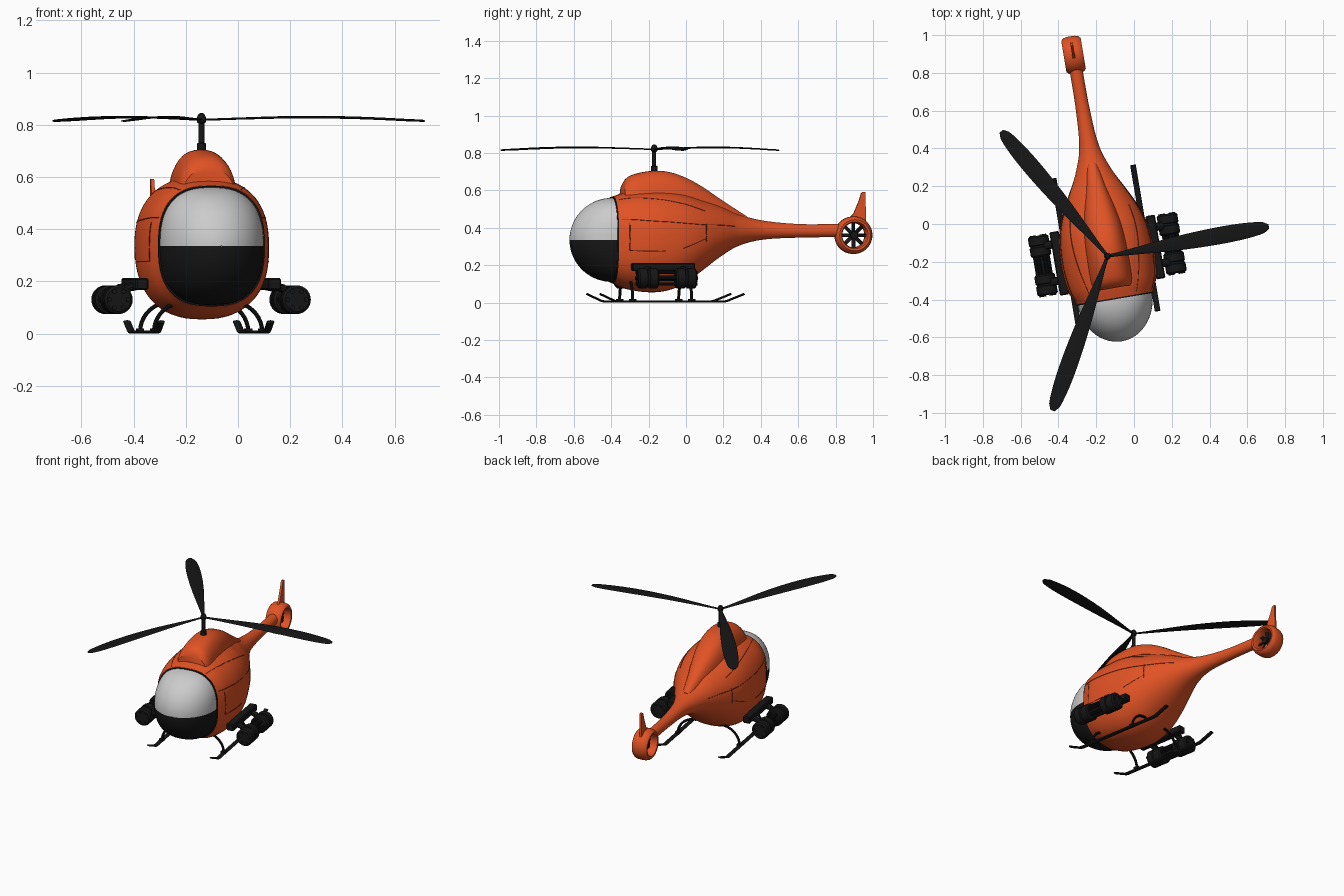
import bpy, bmesh
from math import sin, cos, pi, radians
from mathutils import Matrix, Vector

if "Cube" in bpy.data.objects:
    bpy.data.objects.remove(bpy.data.objects["Cube"])

# Model is built in its own frame (rotor mast at origin, nose to -y), then yawed into place
PLACE = Matrix.Translation((-0.14, -0.17, 0)) @ Matrix.Rotation(radians(9.6), 4, 'Z')


def material(name, rgb):
    m = bpy.data.materials.new(name)
    m.diffuse_color = (*rgb, 1)
    m.use_nodes = True
    m.node_tree.nodes["Principled BSDF"].inputs["Base Color"].default_value = m.diffuse_color
    return m


ORANGE = material("orange_paint", (0.75, 0.085, 0.018))
BLACK = material("black_metal", (0.008, 0.008, 0.008))
SEAM = material("seam_brown", (0.2, 0.025, 0.008))


def finish(name, bm, mat=None, angle=35):
    bmesh.ops.recalc_face_normals(bm, faces=bm.faces)
    me = bpy.data.meshes.new(name)
    bm.to_mesh(me)
    bm.free()
    me.transform(PLACE)
    me.shade_smooth()
    me.set_sharp_from_angle(angle=radians(angle))
    if mat:
        me.materials.append(mat)
    ob = bpy.data.objects.new(name, me)
    bpy.context.collection.objects.link(ob)
    return ob


def add_loft(bm, rings, closed=True, caps=True, loop=False):
    vs = [[bm.verts.new(p) for p in ring] for ring in rings]
    n = len(vs[0])
    for a, b in zip(vs, vs[1:] + ([vs[0]] if loop else [])):
        for i in range(n if closed else n - 1):
            j = (i + 1) % n
            bm.faces.new((a[i], a[j], b[j], b[i]))
    if caps and not loop:
        bm.faces.new(vs[0])
        bm.faces.new(vs[-1])


def add_tube(bm, pts, r, r2=None, n=10):
    # sweep an ellipse (r sideways, r2 in the other direction) along a path
    pts = [Vector(p) for p in pts]
    rings = []
    for i, p in enumerate(pts):
        t = (pts[min(i + 1, len(pts) - 1)] - pts[max(i - 1, 0)]).normalized()
        a = t.cross(Vector((0, 0, 1)))
        a = a.normalized() if a.length > 1e-3 else Vector((1, 0, 0))
        b = a.cross(t)
        rings.append([p + a * r * cos(k * 2 * pi / n) + b * (r2 or r) * sin(k * 2 * pi / n) for k in range(n)])
    add_loft(bm, rings)


def add_box(bm, centre, size, rot=Matrix()):
    m = Matrix.Translation(centre) @ rot @ Matrix.Diagonal((*size, 1))
    bmesh.ops.create_cube(bm, size=1, matrix=m)


def interp(st, v):
    # smooth Hermite interpolation through stations (v, a, b, ...)
    i = max(k for k in range(len(st) - 1) if st[k][0] <= v + 1e-9)
    def slope(k, c):
        lo, hi = st[max(k - 1, 0)], st[min(k + 1, len(st) - 1)]
        return (hi[c] - lo[c]) / (hi[0] - lo[0])
    h = st[i + 1][0] - st[i][0]
    t = (v - st[i][0]) / h
    return [(2*t**3 - 3*t*t + 1) * st[i][c] + (t**3 - 2*t*t + t) * h * slope(i, c)
            + (3*t*t - 2*t**3) * st[i + 1][c] + (t**3 - t*t) * h * slope(i + 1, c)
            for c in range(1, len(st[0]))]


def spow(x, e):
    return (abs(x) ** e) * (1 if x >= 0 else -1)


def oval(v, hw, zc, hh, n, th):
    return (hw * spow(cos(th), 2 / n), v, zc + hh * spow(sin(th), 2 / n))


def span(a, b, n):
    return [a + (b - a) * i / n for i in range(n + 1)]


# Fuselage with tail boom: v, half width, top, bottom, roundness
BODY = [(-.225, .207, .567, .103, 2.6), (-.16, .234, .587, .075, 2.5), (-.05, .25, .60, .056, 2.4),
        (.05, .248, .60, .06, 2.4), (.15, .234, .588, .095, 2.3), (.25, .20, .555, .165, 2.2),
        (.35, .15, .52, .24, 2.1), (.45, .098, .475, .30, 2), (.58, .054, .44, .335, 2),
        (.78, .037, .42, .347, 2), (1.0, .034, .42, .35, 2)]


def skin(v, th, grow=0):
    hw, zt, zb, n = interp(BODY, v)
    return oval(v, hw + grow, (zt + zb) / 2, (zt - zb) / 2 + grow, n, th)


FULL = span(0, 2 * pi, 64)[:-1]
bm = bmesh.new()
add_loft(bm, [[skin(v, th) for th in FULL] for v in span(-.225, 1.0, 60)])
finish("fuselage", bm, ORANGE)

# Engine cowling: v, half width, top, base
COWL = [(-.172, .104, .63, .5), (-.15, .111, .665, .5), (-.11, .115, .686, .5), (-.02, .115, .703, .5),
        (.07, .112, .70, .5), (.16, .103, .672, .5), (.25, .085, .625, .48), (.37, .057, .545, .44), (.5, .03, .462, .41)]
rings = []
for v in span(-.172, .5, 36):
    w, zt, zb = interp(COWL, v)
    rings.append([oval(v, w, zb, zt - zb, 2.5, th) for th in span(0, pi, 24)])
bm = bmesh.new()
add_loft(bm, rings)
finish("engine_cowling", bm, ORANGE)

# Two-tone canopy dome, clear half above, dark half below, and its gasket
for name, a, b, mat in (("canopy_window", 0, pi, None), ("canopy_chin", pi, 2 * pi, BLACK)):
    bm = bmesh.new()
    add_loft(bm, [[oval(-.225 - .232 * sin(t), .2 * cos(t), .335, .225 * cos(t), 2.6 - .6 * sin(t), th)
                   for th in span(a, b, 40)] for t in span(0, pi / 2 - .01, 18)], closed=False, caps=False)
    finish(name, bm, mat)
bm = bmesh.new()
add_loft(bm, [[oval(v, .205 + g, .335, .229 + g, 2.6, th) for th in FULL]
              for v, g in ((-.232, -.006), (-.232, .001), (-.222, .002), (-.222, -.006))], loop=True)
finish("canopy_gasket", bm, BLACK)

# Panel seams lying on the skin
bm = bmesh.new()
for s in (0, 1):
    def side(deg):
        return pi - radians(deg) if s else radians(deg)
    for a0, a1, v0, v1 in ((22, 12, -.21, .42), (62, 40, -.21, .25), (-8, -8, -.17, .02), (-8, -4, .12, .25)):
        add_tube(bm, [skin(v, side(a0 + (a1 - a0) * (v - v0) / (v1 - v0))) for v in span(v0, v1, 24)], .002, n=6)
    for v in (-.17, .25):
        add_tube(bm, [skin(v, side(d)) for d in span(-8, 17, 8)], .002, n=6)
finish("panel_seams", bm, SEAM)

# Tail fan duct
FAN = Vector((0, 1.08, .36))
prof = [(.066, .036), (.072, .05), (.083, .052), (.095, .04), (.1, .02)]
prof += [(r, -u) for r, u in reversed(prof)]
bm = bmesh.new()
add_loft(bm, [[FAN + Vector((u, r * cos(a), r * sin(a))) for r, u in prof] for a in span(0, 2 * pi, 48)[:-1]], loop=True)
finish("tail_fan_duct", bm, ORANGE, 50)

# Tail fan: hub and eight pitched blades
bm = bmesh.new()
add_tube(bm, [FAN - Vector((.025, 0, 0)), FAN + Vector((.025, 0, 0))], .02, n=20)
for k in range(8):
    rot = Matrix.Rotation(k * pi / 4, 4, 'X')
    add_box(bm, FAN + rot @ Vector((0, 0, .042)), (.006, .02, .054), rot @ Matrix.Rotation(.5, 4, 'Z'))
finish("tail_fan", bm, BLACK)

# Tail fin
bm = bmesh.new()
outline = [(1.05, .445), (1.08, .475), (1.11, .545), (1.122, .585), (1.13, .592), (1.145, .592), (1.147, .42), (1.07, .435)]
add_loft(bm, [[(u, v, z) for v, z in outline] for u in (-.007, .007)])
finish("tail_fin", bm, ORANGE)

# Rotor mast
bm = bmesh.new()
mast = [(.018, .69), (.018, .728), (.011, .732), (.011, .805), (.017, .81), (.018, .828), (.011, .842), (.003, .846)]
add_loft(bm, [[(r * cos(a), r * sin(a), z) for a in span(0, 2 * pi, 20)[:-1]] for r, z in mast])
finish("rotor_mast", bm, BLACK)

# Three main rotor blades: radius, half chord, height
BLADE = [(.0, .008, .82), (.06, .011, .821), (.15, .019, .824), (.35, .036, .829), (.55, .045, .828),
         (.7, .044, .823), (.8, .036, .818), (.85, .026, .816), (.868, .012, .815)]
for k in range(3):
    spin = Matrix.Rotation(radians(.8 + 120 * k), 4, 'Z')
    rings = []
    for r in span(0, .868, 30):
        hc, z = interp(BLADE, r)
        rings.append([spin @ Vector((r, hc * cos(a), z + .004 * sin(a) + hc * cos(a) * .07))
                      for a in span(0, 2 * pi, 12)[:-1]])
    bm = bmesh.new()
    add_loft(bm, rings)
    finish("rotor_blade_%d" % (k + 1), bm, BLACK, 60)

for s, tag in ((1, "right"), (-1, "left")):
    # Skid with upturned ends, and two arched legs
    bm = bmesh.new()
    add_tube(bm, [(s * .213, v, z) for v, z in ((-.33, .046), (-.25, .009), (-.235, .006), (.345, .006), (.36, .009), (.452, .046))],
             .015, .006, 12)
    finish("skid_" + tag, bm, BLACK)
    bm = bmesh.new()
    for v in (-.152, .168):
        add_tube(bm, [(s * (.085 + .125 * cos(a)), v, .008 + .115 * sin(a)) for a in span(0, pi / 2, 10)], .008)
        add_box(bm, (s * .21, v, .012), (.026, .035, .016))
    finish("skid_legs_" + tag, bm, BLACK)

    # Mounting plate with arms
    bm = bmesh.new()
    add_box(bm, (s * .258, .005, .19), (.05, .34, .045))
    for v in (-.085, .11):
        add_tube(bm, [(s * .25, v, .185), (s * .3, v, .175), (s * .335, v, .14)], .022, .016)
    bmesh.ops.bevel(bm, geom=bm.edges[:12], offset=.006, segments=1, affect='EDGES')
    finish("pod_mount_" + tag, bm, BLACK)

    # Side pod: two ribbed drums joined by a ring of rods
    bm = bmesh.new()
    for c in (-.094, .112):
        drum = [(-.056, .03), (-.056, .046), (-.048, .055), (-.008, .055), (-.004, .05),
                (.004, .05), (.008, .055), (.048, .055), (.056, .046), (.056, .03)]
        add_loft(bm, [[(s * .346 + r * cos(a), c + d, .13 + r * sin(a)) for a in span(0, 2 * pi, 28)[:-1]] for d, r in drum])
    for k in range(6):
        x, z = s * .346 + .036 * cos(k * pi / 3), .13 + .036 * sin(k * pi / 3)
        add_tube(bm, [(x, -.156, z), (x, .172, z)], .009)
    add_tube(bm, [(s * .346, -.05, .13), (s * .346, .07, .13)], .016)
    finish("side_pod_" + tag, bm, BLACK)
